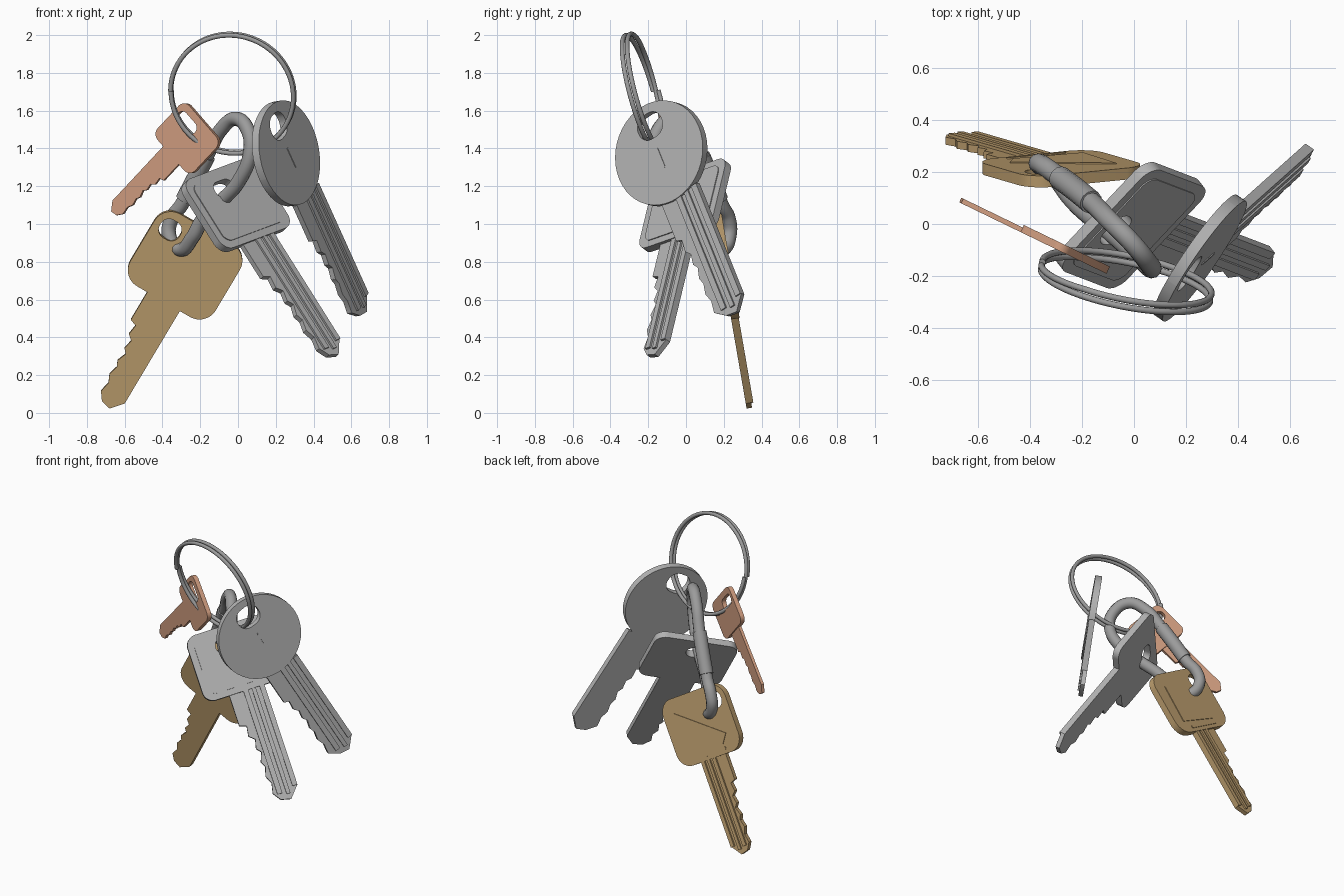
import bpy
from math import sin, cos, pi, tau
from mathutils import Matrix, Vector

cube = bpy.data.objects.get("Cube")
if cube:
    bpy.data.objects.remove(cube)


def material(name, rgb):
    m = bpy.data.materials.new(name)
    m.use_nodes = True
    m.diffuse_color = (*rgb, 1)
    m.node_tree.nodes["Principled BSDF"].inputs["Base Color"].default_value = (*rgb, 1)
    return m


STEEL = material("key_steel", (0.45, 0.45, 0.45))
WIRE = material("ring_steel", (0.33, 0.33, 0.33))
BRASS = material("brass", (0.52, 0.35, 0.16))
COPPER = material("copper", (0.62, 0.33, 0.21))


def curve_to_mesh(name, curve, mat, matrix=None):
    """Turn a curve datablock into a mesh object with sharp edges kept."""
    temp = bpy.data.objects.new(name + "_curve", curve)
    bpy.context.scene.collection.objects.link(temp)
    graph = bpy.context.evaluated_depsgraph_get()
    mesh = bpy.data.meshes.new_from_object(temp.evaluated_get(graph))
    bpy.data.objects.remove(temp)
    mesh.name = name
    mesh.materials.clear()
    mesh.materials.append(mat)
    if matrix:
        mesh.transform(matrix)
    mesh.shade_smooth()
    mesh.set_sharp_from_angle(angle=0.6)
    obj = bpy.data.objects.new(name, mesh)
    bpy.context.scene.collection.objects.link(obj)
    return obj


def slab(name, loops, low, high, mat, frame):
    """Flat plate from closed outlines; inner outlines become holes."""
    c = bpy.data.curves.new(name, 'CURVE')
    c.dimensions, c.fill_mode = '2D', 'BOTH'
    c.extrude = (high - low) / 2
    for loop in loops:
        s = c.splines.new('POLY')
        s.points.add(len(loop) - 1)
        for p, (x, y) in zip(s.points, loop):
            p.co = (x, y, 0, 1)
        s.use_cyclic_u = True
    return curve_to_mesh(name, c, mat, frame @ Matrix.Translation((0, 0, (low + high) / 2)))


def rod(name, pts, radius, mat, cyclic=False):
    c = bpy.data.curves.new(name, 'CURVE')
    c.dimensions, c.bevel_depth, c.bevel_resolution = '3D', radius, 4
    c.resolution_u, c.use_fill_caps = 8, True
    s = c.splines.new('BEZIER')
    s.bezier_points.add(len(pts) - 1)
    for b, p in zip(s.bezier_points, pts):
        b.co = p
        b.handle_left_type = b.handle_right_type = 'AUTO'
    s.use_cyclic_u = cyclic
    return curve_to_mesh(name, c, mat)


def rounded_rect(hu, hv, r, cu=0, cv=0, steps=12):
    pts = []
    for k, (su, sv) in enumerate([(1, 1), (-1, 1), (-1, -1), (1, -1)]):
        for i in range(steps):
            a = (k + i / (steps - 1)) * pi / 2
            pts.append((cu + su * (hu - r) + r * cos(a), cv + sv * (hv - r) + r * sin(a)))
    return pts


# Bitting shared by all blades: (fraction of length, fraction of half width)
BITTING = [(.27, 1), (.29, .62), (.38, .7), (.42, .4), (.5, .52), (.54, .3), (.62, .5),
           (.67, .35), (.75, .5), (.82, .3), (.91, .42)]


def key(name, mat, centre, along, normal, head, hole, tip, half, t, base=0,
        mid=0, side=-1, cut=1, ridges=True):
    """One key: local x runs down the blade, local z leaves the detailed face."""
    u, n = Vector(along).normalized(), Vector(normal)
    n = (n - n.dot(u) * u).normalized()
    v = n.cross(u)
    frame = Matrix.Translation(centre) @ Matrix((u, v, n)).transposed().to_4x4()
    frame = frame @ Matrix.Translation((0, 0, base))
    slab(name + "_head", [rounded_rect(*head), hole], 0, t, mat, frame)

    # Blade with straight spine and cut edge
    start = head[0]
    length = tip - start

    def at(f, w):
        return (start + f * length, mid + side * w * half)
    root = ((start - 0.02), mid + side * half), ((start - 0.02), mid - side * half)
    edge = [at(f, 1 - (1 - w) * cut) for f, w in BITTING]
    blade = [root[1], at(.9, -1), at(1, -.45), at(.98, .1)] + edge[::-1] + [root[0]]
    slab(name + "_blade", [blade], 0, t * .65, mat, frame)

    # Raised ribs that leave grooves between them
    if ridges:
        for i, (a, b, end) in enumerate([(-1, -.72, .9), (-.5, -.28, .95), (-.08, .2, .93)]):
            rib = [at(-.02, a), at(end, a), at(end, b), at(-.02, b)]
            slab(f"{name}_rib_{i + 1}", [rib], t * .6, t * .9, mat, frame)
    return frame


# Brass key
brass = key("brass_key", BRASS, (-.28, .19, .78), (-.507, .147, -.85), (0, .985, .17),
            (.225, .262, .1), rounded_rect(.055, .06, .05, -.125, .165),
            .865, .1, .045, side=1)
slab("brass_key_panel", [[(-.13, -.17), (.14, -.18), (.16, .12), (.1, .17)]],
     .044, .05, BRASS, brass)
slab("brass_key_collar", [rounded_rect(.01, .13, .008, .19, 0)], .044, .05, BRASS, brass)

# Copper key
key("copper_key", COPPER, (-.271, -.111, 1.454), (-.648, .314, -.694), (.436, .9, 0),
    (.13, .157, .045), rounded_rect(.035, .07, .033, -.055, .06),
    .59, .066, .03, ridges=False)

# Square-headed steel key with a raised rim panel
square_hole = rounded_rect(.05, .075, .048, -.1, -.03)
square = key("square_key", STEEL, (0, -.02, 1.11), (.523, -.2, -.831), (.535, -.678, .5),
             (.22, .277, .07), square_hole, .97, .118, .045, base=-.045)
slab("square_key_panel", [rounded_rect(.18, .235, .05), square_hole], .044, .05, STEEL, square)

# Round-headed steel key
disc = key("round_key", STEEL, (.26, -.135, 1.375), (.388, .346, -.858), (.815, -.56, .14),
           (.28, .28, .279), rounded_rect(.07, .08, .065, -.16, .01),
           1.02, .122, .045, base=-.03, mid=.012, cut=.7)
slab("round_key_mark", [rounded_rect(.06, .005, .004, .03, 0)], .044, .049, STEEL, disc)

# Split ring: two turns of wire
centre = Vector((-.03, -.22, 1.69))
across, up = Vector((.325, -.06, -.015)), Vector((0, -.086, .312))
axis = across.cross(up).normalized()
turns = 96
wire = []
for i in range(turns + 1):
    f = i / turns
    shift = max(-1, min(1, (f - .5) * 12)) * .014
    a = f * 2 * tau + pi
    wire.append(centre + across * cos(a) + up * sin(a) + axis * shift)
rod("split_ring", wire, .0125, WIRE)

# Oval clip loop with its barrel
loop = [(-.30, .19, 1.10), (-.16, .08, 1.37), (-.09, .01, 1.5), (-.01, -.07, 1.557),
        (.055, -.15, 1.49), (.065, -.17, 1.38), (0, -.11, 1.22), (-.09, -.03, 1.12),
        (-.19, .05, 1.02), (-.24, .1, .93), (-.31, .19, .865), (-.365, .23, .94),
        (-.35, .225, 1.03)]
rod("clip_loop", loop, .038, WIRE, cyclic=True)
rod("clip_barrel", [(-.285, .178, 1.13), (-.225, .133, 1.245), (-.165, .084, 1.36)], .046, WIRE)
